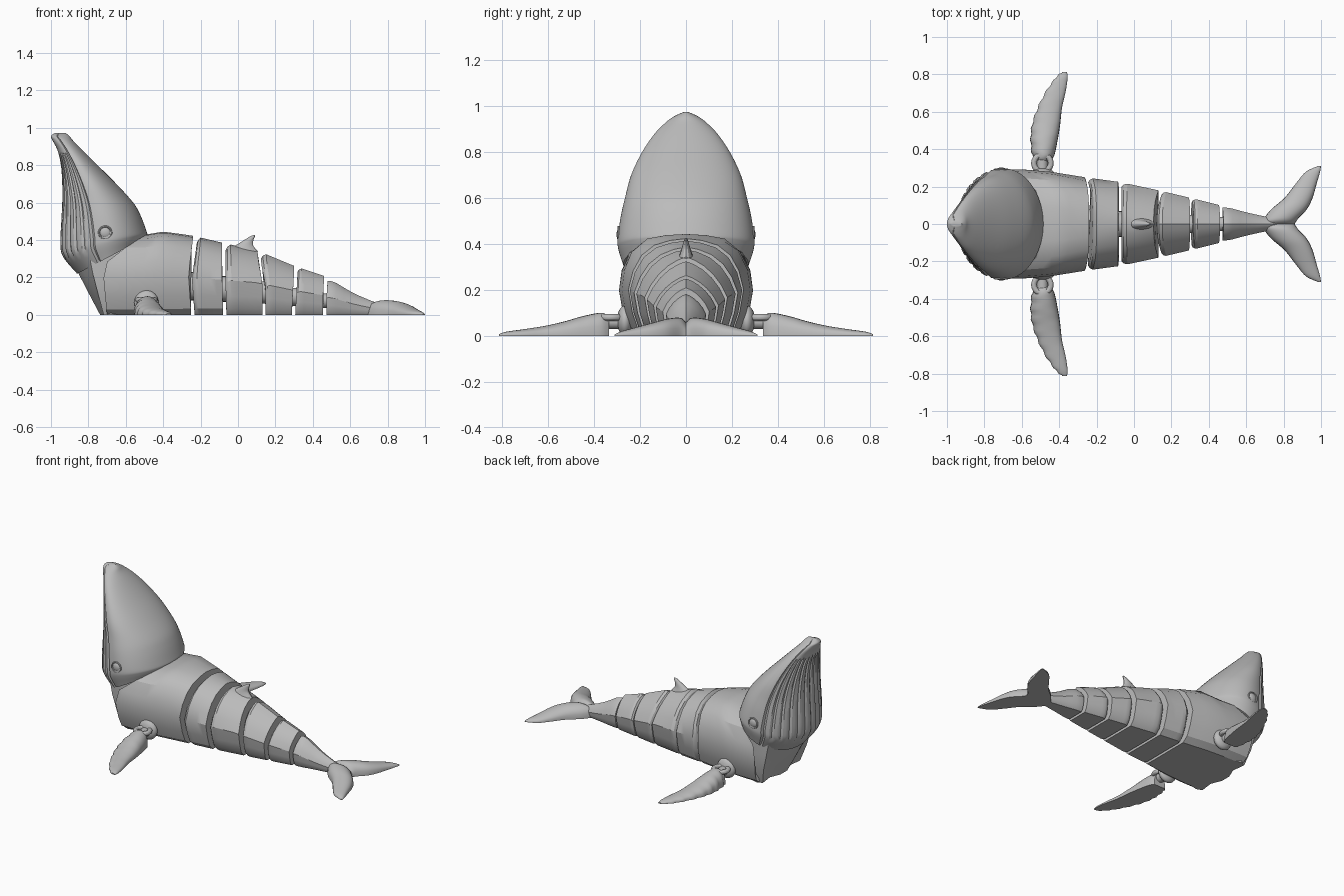
import bpy, bmesh, math
from mathutils import Vector

cube = bpy.data.objects.get("Cube")
if cube:
    bpy.data.objects.remove(cube)

grey = bpy.data.materials.new("whale_grey")
grey.use_nodes = True
grey.diffuse_color = (0.5, 0.5, 0.5, 1)
grey.node_tree.nodes["Principled BSDF"].inputs["Base Color"].default_value = (0.5, 0.5, 0.5, 1)


def finish(obj, name, angle=28):
    obj.name = name
    obj.data.materials.clear()
    obj.data.materials.append(grey)
    bpy.ops.object.select_all(action="DESELECT")
    obj.select_set(True)
    bpy.context.view_layer.objects.active = obj
    bpy.ops.object.shade_smooth_by_angle(angle=math.radians(angle))
    return obj


def loft(name, rings, angle=28):
    """Skin closed rings of points and cap both ends."""
    bm = bmesh.new()
    loops = [[bm.verts.new(p) for p in ring] for ring in rings]
    n = len(loops[0])
    for a, b in zip(loops, loops[1:]):
        for i in range(n):
            j = (i + 1) % n
            bm.faces.new((a[i], a[j], b[j], b[i]))
    bm.faces.new(loops[0])
    bm.faces.new(loops[-1])
    bmesh.ops.recalc_face_normals(bm, faces=bm.faces)
    mesh = bpy.data.meshes.new(name)
    bm.to_mesh(mesh)
    bm.free()
    obj = bpy.data.objects.new(name, mesh)
    bpy.context.collection.objects.link(obj)
    return finish(obj, name, angle)


def lookup(table, x):
    """Piecewise linear value from (key, value) pairs."""
    if x <= table[0][0]:
        return table[0][1]
    for (a, va), (b, vb) in zip(table, table[1:]):
        if x <= b:
            return va + (vb - va) * (x - a) / (b - a)
    return table[-1][1]


def refine(rows, steps):
    """Catmull-Rom interpolation between rows of values."""
    out = []
    for i in range(len(rows) - 1):
        p = [rows[max(0, min(len(rows) - 1, i + k))] for k in (-1, 0, 1, 2)]
        for s in range(steps):
            t = s / steps
            out.append([b + t / 2 * (c - a + t * (2*a - 5*b + 4*c - d + t * (3*(b - c) + d - a)))
                        for a, b, c, d in zip(*p)])
    return out + [rows[-1]]


# Body outline along its length: height and half width
HEIGHT = [(-.49, .43), (-.4, .445), (-.25, .425), (-.08, .385), (.1, .345),
          (.3, .262), (.47, .205), (.6, .125), (.7, .078), (.8, .05)]
WIDTH = [(-.72, .29), (-.6, .292), (-.45, .28), (-.25, .248), (-.08, .225),
         (.13, .18), (.3, .14), (.46, .1), (.6, .062), (.7, .04), (.8, .02)]
ROUND = [(0, 0), (.7, 0), (.85, .07), (.94, .22), (1, .46), (.96, .66),
         (.84, .84), (.62, .95), (.32, .99), (0, 1)]
RIDGED = [(0, 0), (.68, 0), (.84, .1), (.93, .28), (1, .5), (.84, .66),
          (.64, .79), (.42, .89), (.2, .96), (0, 1)]


def body_segment(name, front, rear, bevel=True):
    rings = []
    for t in (0, .06, .16, .3, .45, .6, .8, 1):
        shrink = 1 - .1 * max(0, 1 - t / .16) ** 2 if bevel else 1
        half = []
        for (y0, v0), (y1, v1) in zip(ROUND, RIDGED):
            x = lookup(front, v0) * (1 - t) + lookup(rear, v0) * t
            k = max(0, min(1, (x + .4) / .5))
            y, v = y0 + (y1 - y0) * k, v0 + (v1 - v0) * k
            half.append(Vector((x, y * shrink * lookup(WIDTH, x), v * shrink * lookup(HEIGHT, x))))
        rings.append(half + [Vector((p.x, -p.y, p.z)) for p in half[-2:0:-1]])
    loft(name, rings)


# Joint curves as (relative height, x); each segment runs between two of them
collar = [(0, -.7), (.45, -.72), (.66, -.7), (.84, -.6), (1, -.49)]
cuts = [[(0, -.25), (.5, -.265), (1, -.24)], [(0, -.08), (.5, -.085), (1, -.085)],
        [(0, .13), (.5, .13), (1, .105)], [(0, .288), (.5, .295), (1, .3)],
        [(0, .455), (.5, .455), (1, .46)]]
names = ["torso", "segment_one", "segment_two", "segment_three", "segment_four", "tail_stem"]
fronts = [collar] + [[(v, x + .018) for v, x in c] for c in cuts]
rears = cuts + [[(0, .78), (1, .78)]]
for i, name in enumerate(names):
    body_segment(name, fronts[i], rears[i], i > 0)

# Joint pins bridging the gaps between segments
for c in cuts:
    x = c[0][1]
    r = lookup(HEIGHT, x) * .18
    bpy.ops.mesh.primitive_cylinder_add(vertices=20, radius=r, depth=.08,
                                        location=(x, 0, r * 2), rotation=(0, math.pi / 2, 0))
    finish(bpy.context.object, "joint_pin")

# Head rings: front x, front z, back x, back z, widest x, half width
HEAD = [(-.86, .22, -.49, .415, -.69, .272), (-.935, .31, -.485, .43, -.7, .293),
        (-.95, .38, -.49, .45, -.7, .297), (-.945, .5, -.52, .53, -.72, .284),
        (-.94, .6, -.56, .6, -.745, .265), (-.94, .7, -.65, .7, -.79, .238),
        (-.947, .8, -.75, .8, -.845, .19), (-.965, .88, -.83, .88, -.895, .135),
        (-.99, .93, -.88, .93, -.93, .085), (-1, .955, -.9, .955, -.95, .05),
        (-.98, .972, -.92, .972, -.95, .012)]
COUNT = 120
MOUTH = 36
rings = []
for xf, zf, xb, zb, xm, w in refine(HEAD, 5):
    ring = []
    for i in range(COUNT):
        a = 2 * math.pi * i / COUNT
        side = min(i, COUNT - i)
        # Mouth line and throat pleats are thin grooves
        cut = 0
        if side == MOUTH:
            cut = .012 * min(1, w / .1)
        elif side > MOUTH and side % 4 == 0 and .3 < zf < .86:
            cut = .008
        reach = (xb - xm if math.cos(a) > 0 else xm - xf) - cut
        x = xm + reach * math.cos(a)
        z = zf + (zb - zf) * (x - xf) / (xb - xf)
        ring.append((x, (w - cut) * math.sin(a), z))
    rings.append(ring)
loft("head", rings, 32)

# Chin block that carries the head down to the ground
rings = []
for z, xf, w in ((0, -.737, .215), (.1, -.79, .25), (.22, -.852, .262), (.34, -.9, .262)):
    outline = [(-.52, .8), (-.68, 1), (xf * .5 - .35, .93), (xf + .03, .5), (xf, .16)]
    half = [(x, w * k, z) for x, k in outline]
    rings.append(half + [(x, -y, z) for x, y, z in reversed(half)])
loft("chin", rings)

# Dorsal fin: swept lens sections from base to tip
rings = []
for x0, x1, z, w in refine([(-.07, .11, .335, .035), (-.015, .082, .37, .022), (.03, .082, .398, .014),
                            (.062, .09, .418, .008), (.08, .09, .426, .002)], 3):
    ring = []
    for i in range(16):
        a = 2 * math.pi * i / 16
        ring.append(((x0 + x1) / 2 + (x1 - x0) / 2 * math.cos(a), w * math.sin(a), z))
    rings.append(ring)
loft("dorsal_fin", rings)


def wing(name, rows, side, scallop=0):
    """Flat-bottomed blade reaching out sideways: y, leading x, trailing x, height."""
    rings = []
    for k, (y, x0, x1, h) in enumerate(refine(rows, 5)):
        x0 += scallop * math.sin(k * 1.7)
        ring = [(x0, side * y, 0), (x1, side * y, 0)]
        for i in range(13):
            a = math.pi * i / 12
            ring.append(((x0 + x1) / 2 + (x1 - x0) / 2 * math.cos(a), side * y,
                         h * (.12 + .88 * math.sin(a) ** .8)))
        rings.append(ring)
    loft(name, rings, 40)


FLIPPER = [(.335, -.53, -.445, .085), (.37, -.545, -.425, .1), (.45, -.553, -.408, .085),
           (.53, -.545, -.395, .062), (.62, -.515, -.385, .042), (.71, -.47, -.365, .028),
           (.78, -.42, -.355, .018), (.812, -.385, -.358, .008)]
FLUKE = [(0, .67, .86, .058), (.025, .69, .875, .078), (.08, .735, .925, .074), (.14, .805, .955, .058),
         (.22, .868, .978, .036), (.28, .92, .995, .02), (.31, .985, 1, .006)]

for side, label in ((1, "left"), (-1, "right")):
    wing(label + "_flipper", FLIPPER, side, .004)
    wing(label + "_fluke", FLUKE, side)
    # Shoulder boss, peg and hinge ring
    bpy.ops.mesh.primitive_uv_sphere_add(segments=32, ring_count=16, location=(-.49, side * .265, .066))
    bpy.context.object.scale = (.065, .035, .066)
    finish(bpy.context.object, label + "_shoulder")
    bpy.ops.mesh.primitive_cylinder_add(vertices=24, radius=.03, depth=.12,
                                        location=(-.49, side * .31, .06), rotation=(math.pi / 2, 0, 0))
    finish(bpy.context.object, label + "_shoulder_peg")
    bpy.ops.mesh.primitive_torus_add(major_radius=.045, minor_radius=.015, major_segments=32,
                                     minor_segments=12, location=(-.49, side * .325, .08))
    finish(bpy.context.object, label + "_hinge_ring")
    # Eye with a thin lid ring
    bpy.ops.mesh.primitive_uv_sphere_add(segments=32, ring_count=16, location=(-.71, side * .288, .44))
    bpy.context.object.scale = (.029, .014, .029)
    finish(bpy.context.object, label + "_eye")
    bpy.ops.mesh.primitive_torus_add(major_radius=.033, minor_radius=.005, major_segments=40, minor_segments=8,
                                     location=(-.71, side * .293, .44), rotation=(math.pi / 2, 0, 0))
    finish(bpy.context.object, label + "_eyelid")
